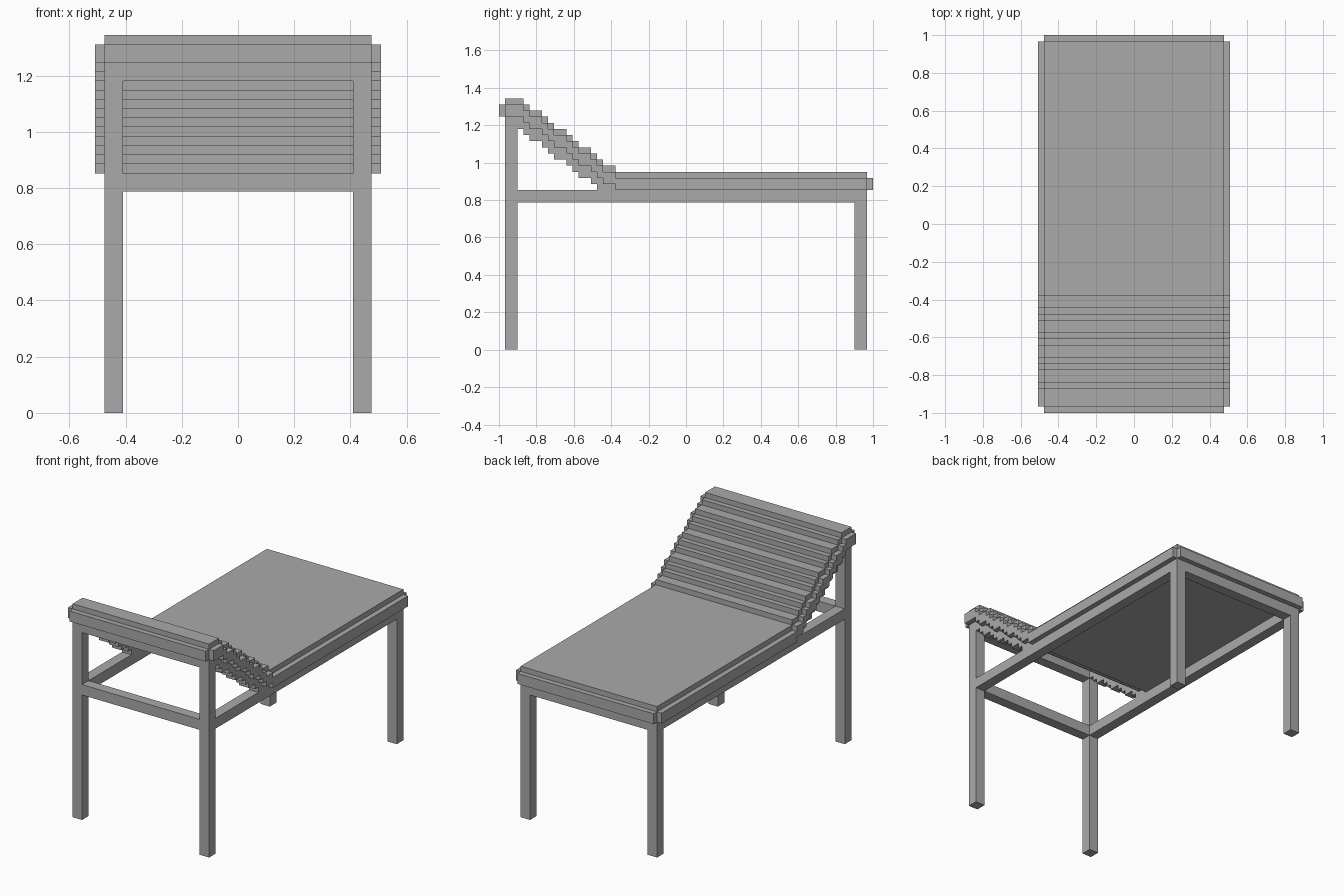
import bpy
import bmesh
from mathutils import Vector

if "Cube" in bpy.data.objects:
    bpy.data.objects.remove(bpy.data.objects["Cube"], do_unlink=True)

U = 2 / 61                     # one block unit
LENGTH = 61
FRONT, BACK = 1, 60            # frame ends along y, in units
OUT, INN = 14.5, 12.5          # outer and inner half widths of the frame
RAIL_Z, SEAT_Z = 24, 26        # underside and top of the frame rails
SEAT_TOP = 29
RISES = [4, 5, 7, 8, 9, 11, 12, 13, 15, 16, 17, 19]   # y of each backrest step

grey = bpy.data.materials.new("plain grey")
grey.use_nodes = True
grey.diffuse_color = (0.4, 0.4, 0.4, 1)
grey.node_tree.nodes["Principled BSDF"].inputs["Base Color"].default_value = (0.4, 0.4, 0.4, 1)


def extrude(name, profile, x0, x1):
    """Solid with a y-z outline, running from x0 to x1."""
    bm = bmesh.new()
    face = bm.faces.new([bm.verts.new((x0 * U, y * U - 1, z * U)) for y, z in profile])
    ext = bmesh.ops.extrude_face_region(bm, geom=[face])
    moved = [v for v in ext["geom"] if isinstance(v, bmesh.types.BMVert)]
    bmesh.ops.translate(bm, verts=moved, vec=Vector(((x1 - x0) * U, 0, 0)))
    bmesh.ops.recalc_face_normals(bm, faces=bm.faces)
    mesh = bpy.data.meshes.new(name)
    bm.to_mesh(mesh)
    bm.free()
    mesh.materials.append(grey)
    obj = bpy.data.objects.new(name, mesh)
    bpy.context.collection.objects.link(obj)
    return obj


def box(name, x0, x1, y0, y1, z0, z1):
    return extrude(name, [(y0, z0), (y1, z0), (y1, z1), (y0, z1)], x0, x1)


def stair(start, end, drop):
    """Stepped line, 'drop' units below the top surface, never below the seat rail."""
    edges = [start] + [y for y in RISES if start < y < end] + [end]
    points = []
    for a, b in zip(edges, edges[1:]):
        top = SEAT_TOP + sum(r > a for r in RISES)
        z = max(top - drop, SEAT_Z)
        points += [p for p in ((a, z), (b, z)) if p not in points]
    return points


def stepped(name, start, end, upper, lower, x0, x1):
    outline = stair(start, end, lower) + stair(start, end, upper)[::-1]
    return extrude(name, outline, x0, x1)


PEAK = SEAT_TOP + len(RISES)

# Cushion: narrower top layer over a wider band, with a lip at each end
stepped("cushion_top", FRONT, BACK, 0, 1, -OUT, OUT)
stepped("cushion_band", FRONT, BACK, 1, 3, -OUT - 1, OUT + 1)
box("front_lip", -OUT, OUT, 0, FRONT, PEAK - 3, PEAK - 1)
box("back_lip", -OUT, OUT, BACK, LENGTH, SEAT_TOP - 3, SEAT_TOP - 1)

# Legs, side rails and stepped backrest rails on both sides
for side, s in (("left", 1), ("right", -1)):
    x0, x1 = sorted((s * INN, s * OUT))
    box(side + "_front_leg", x0, x1, FRONT, FRONT + 2, 0, PEAK - 3)
    box(side + "_back_leg", x0, x1, BACK - 2, BACK, 0, SEAT_Z)
    box(side + "_rail", x0, x1, FRONT + 2, BACK - 2, RAIL_Z, SEAT_Z)
    stepped(side + "_backrest_rail", FRONT + 2, RISES[-1], 3, 5, x0, x1)

# Cross bars
box("front_rail", -INN, INN, FRONT, FRONT + 2, RAIL_Z, SEAT_Z)
box("back_rail", -INN, INN, BACK - 2, BACK, RAIL_Z, SEAT_Z)
box("headrest_bar", -INN, INN, FRONT, FRONT + 2, PEAK - 5, PEAK - 3)
